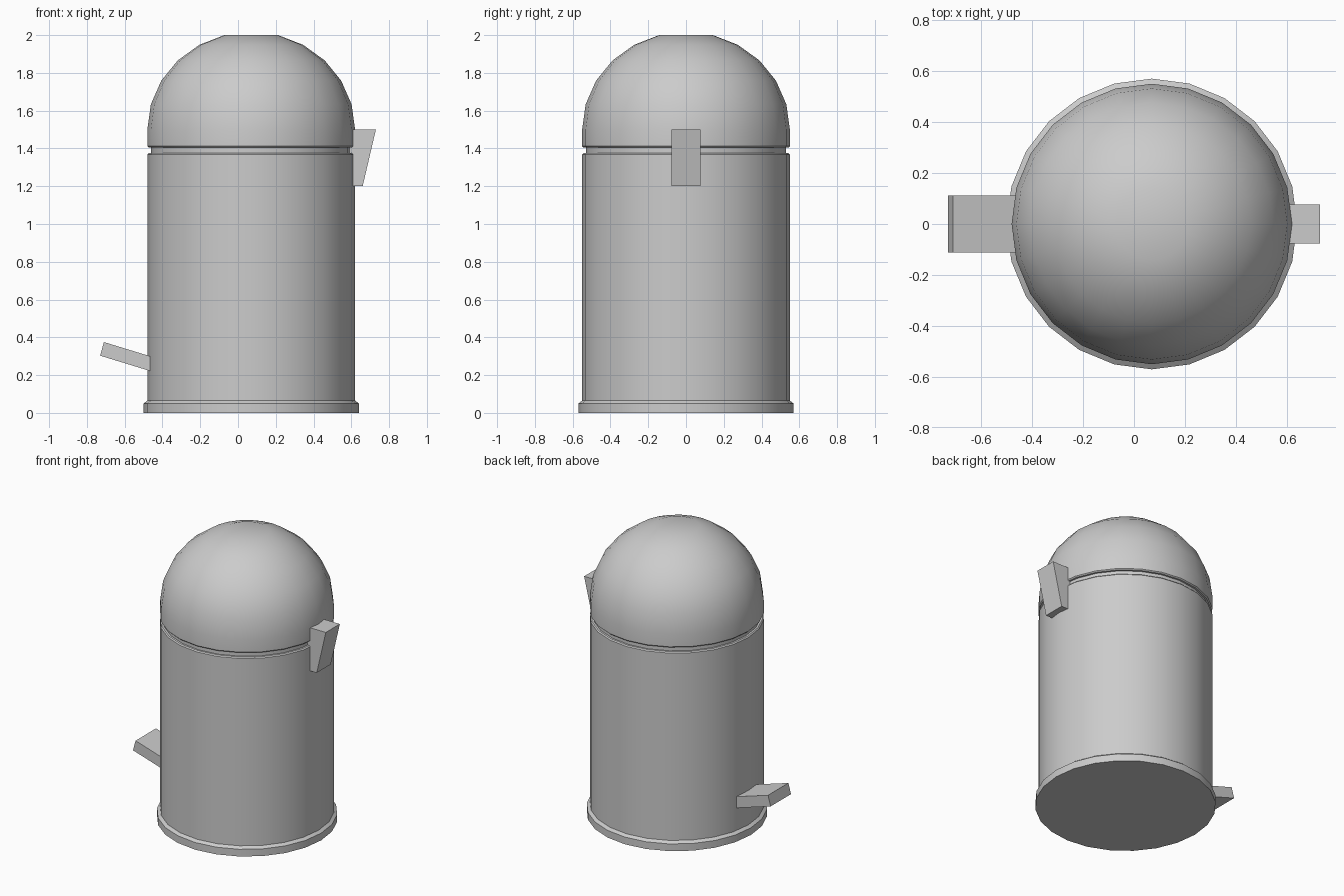
import bpy, bmesh, math

if "Cube" in bpy.data.objects:
    bpy.data.objects.remove(bpy.data.objects["Cube"])

CX = 0.07      # axis of the bin
SIDES = 24


def finish(name, bm, smooth=False):
    bmesh.ops.recalc_face_normals(bm, faces=bm.faces)
    me = bpy.data.meshes.new(name)
    bm.to_mesh(me)
    bm.free()
    ob = bpy.data.objects.new(name, me)
    bpy.context.collection.objects.link(ob)
    if smooth:
        bpy.ops.object.select_all(action='DESELECT')
        ob.select_set(True)
        bpy.context.view_layer.objects.active = ob
        bpy.ops.object.shade_smooth_by_angle(angle=math.radians(30))
    return ob


def lathe(name, profile):
    """Closed solid of revolution from (radius, z) points, bottom to top."""
    bm = bmesh.new()
    rings = []
    for r, z in profile:
        rings.append([bm.verts.new((CX + r * math.cos(2 * math.pi * i / SIDES),
                                    r * math.sin(2 * math.pi * i / SIDES), z))
                      for i in range(SIDES)])
    for a, b in zip(rings, rings[1:]):
        for i in range(SIDES):
            j = (i + 1) % SIDES
            bm.faces.new((a[i], a[j], b[j], b[i]))
    bm.faces.new(rings[0][::-1])
    bm.faces.new(rings[-1])
    return finish(name, bm, True)


def prism(name, outline, half_width):
    """Extrude an (x, z) outline across y."""
    bm = bmesh.new()
    face = bm.faces.new([bm.verts.new((x, -half_width, z)) for x, z in outline])
    ext = bmesh.ops.extrude_face_region(bm, geom=[face])
    moved = [v for v in ext['geom'] if isinstance(v, bmesh.types.BMVert)]
    bmesh.ops.translate(bm, verts=moved, vec=(0, 2 * half_width, 0))
    return finish(name, bm)


# Bin body: foot ring, wall, recessed neck
lathe("bin_body", [(0.57, 0), (0.57, 0.05), (0.55, 0.065), (0.55, 1.368),
                   (0.543, 1.375), (0.53, 1.375), (0.53, 1.42)])

# Domed lid with a small flat top
dome = [(0.55 * math.cos(math.radians(a)),
         1.5 + 0.5 * math.sin(math.radians(a)) / math.sin(math.radians(75)))
        for a in range(0, 76, 15)]
lathe("domed_lid", [(0.52, 1.405), (0.543, 1.405), (0.55, 1.412)] + dome)

# Lid handle, tapering downwards
prism("lid_handle", [(0.58, 1.2), (0.66, 1.2), (0.73, 1.5), (0.58, 1.5)], 0.077)

# Sloping foot pedal
prism("foot_pedal", [(-0.73, 0.303), (-0.42, 0.208), (-0.40, 0.28), (-0.71, 0.375)], 0.112)
